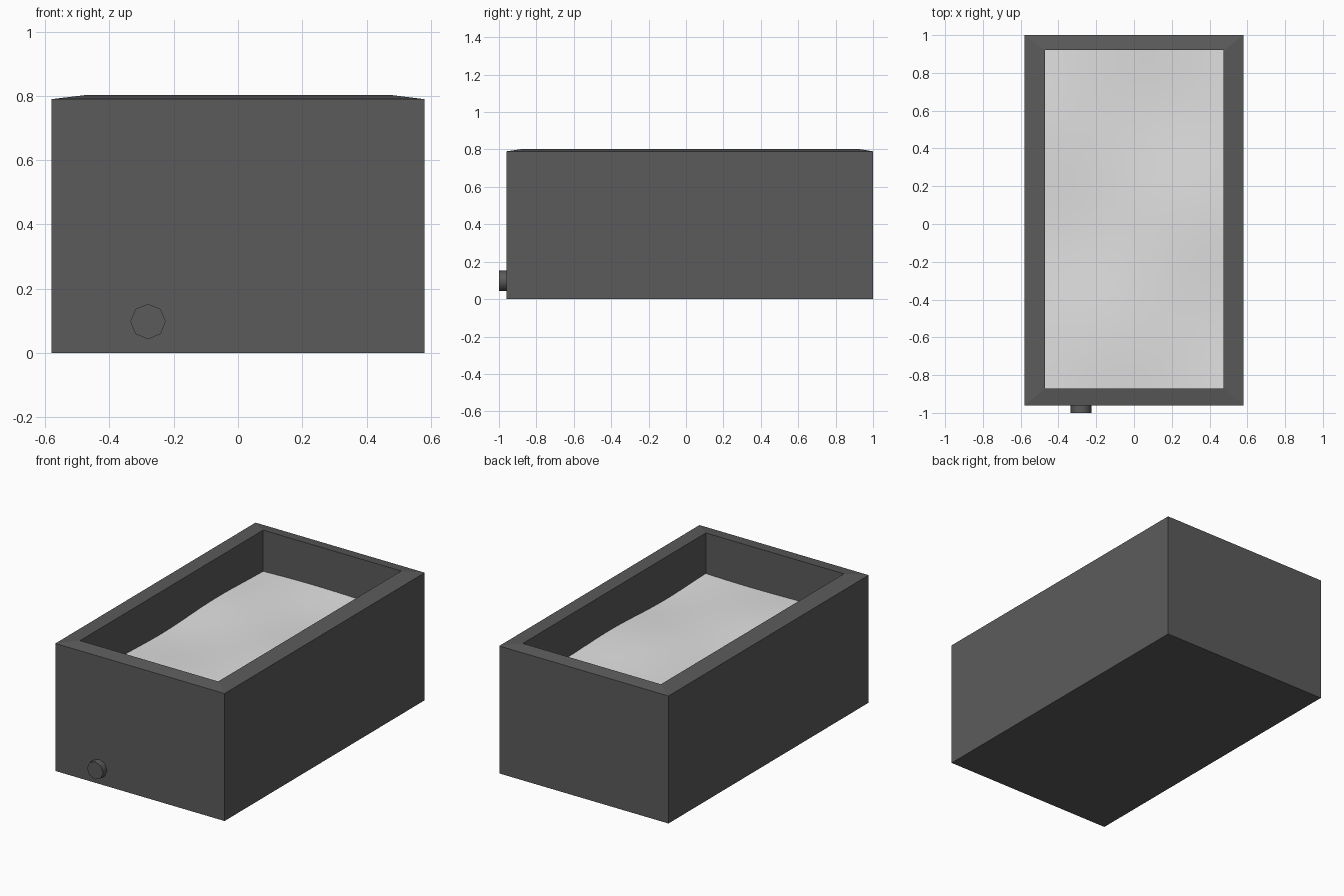
import bpy, bmesh, math
from mathutils import Matrix, Vector

cube = bpy.data.objects.get("Cube")
if cube:
    bpy.data.objects.remove(cube, do_unlink=True)


def material(name, value):
    mat = bpy.data.materials.new(name)
    mat.use_nodes = True
    colour = (value, value, value, 1)
    mat.diffuse_color = colour
    mat.node_tree.nodes["Principled BSDF"].inputs["Base Color"].default_value = colour
    return mat


def add_object(name, bm, mat):
    bmesh.ops.recalc_face_normals(bm, faces=bm.faces)
    mesh = bpy.data.meshes.new(name)
    bm.to_mesh(mesh)
    bm.free()
    mesh.materials.append(mat)
    obj = bpy.data.objects.new(name, mesh)
    bpy.context.collection.objects.link(obj)
    return obj


dark = material("dark grey", 0.105)
pale = material("pale grey", 0.75)

OUTER = (-0.58, 0.58, -0.96, 1.0)
INNER = (-0.472, 0.475, -0.872, 0.92)
SURFACE = 0.55

# Tub: rectangular loops running up the outside, over the raised rim and down inside
bm = bmesh.new()
loops = []
for (x0, x1, y0, y1), z in ((OUTER, 0), (OUTER, 0.79), (INNER, 0.803), (INNER, 0.48)):
    loops.append([bm.verts.new((x, y, z)) for x, y in ((x0, y0), (x1, y0), (x1, y1), (x0, y1))])
for low, high in zip(loops, loops[1:]):
    for i in range(4):
        j = (i + 1) % 4
        bm.faces.new((low[i], low[j], high[j], high[i]))
bm.faces.new(loops[0])
bm.faces.new(loops[-1])
add_object("tub", bm, dark)

# Filling: gently rippled sheet inside the rim
x0, x1, y0, y1 = INNER
bm = bmesh.new()
bmesh.ops.create_grid(bm, x_segments=16, y_segments=30, size=0.5)
for v in bm.verts:
    v.co.x = (x0 + x1) / 2 + v.co.x * (x1 - x0)
    v.co.y = (y0 + y1) / 2 + v.co.y * (y1 - y0)
    x, y = v.co.x, v.co.y
    v.co.z = SURFACE + 0.006 * math.sin(5 * x - 4 * y) + 0.004 * math.sin(7 * y + 3 * x)
filling = add_object("filling_surface", bm, pale)
if sum(p.normal.z for p in filling.data.polygons) < 0:
    filling.data.flip_normals()
filling.data.polygons.foreach_set("use_smooth", [True] * len(filling.data.polygons))

# Drain spout: short octagonal stub low on the front
bm = bmesh.new()
bmesh.ops.create_cone(bm, cap_ends=True, segments=8, radius1=0.055, radius2=0.055, depth=0.06,
                      matrix=Matrix.Translation(Vector((-0.28, -0.97, 0.098)))
                      @ Matrix.Rotation(math.pi / 2, 4, "X"))
spout = add_object("drain_spout", bm, dark)
for p in spout.data.polygons:
    p.use_smooth = abs(p.normal.y) < 0.5
for e in spout.data.edges:
    a, b = (spout.data.vertices[i].co.y for i in e.vertices)
    e.use_edge_sharp = abs(a - b) < 0.01
